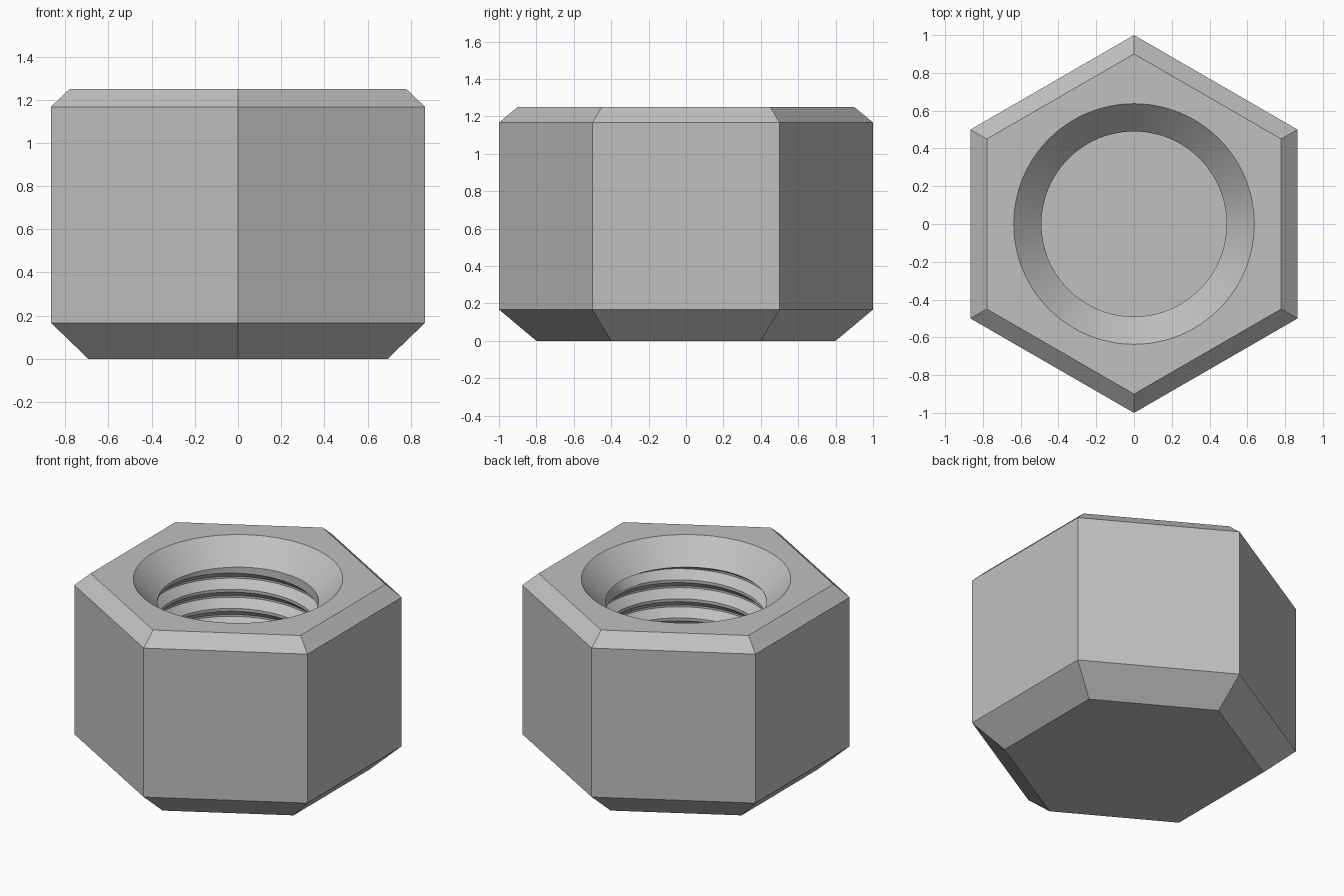
import bpy, bmesh
from math import sin, cos, pi, radians

cube = bpy.data.objects.get("Cube")
if cube:
    bpy.data.objects.remove(cube)

SEG = 96                       # sides of the round hole
HEIGHT, RIM, FLOOR = 1.25, 1.1, 0.17
MOUTH, BORE = 0.637, 0.49      # countersink and bore radii
PITCH, DEPTH = 0.128, 0.05

steel = bpy.data.materials.new("grey steel")
steel.use_nodes = True
colour = (0.53, 0.53, 0.53, 1)
steel.diffuse_color = colour
steel.node_tree.nodes["Principled BSDF"].inputs["Base Color"].default_value = colour

bm = bmesh.new()


def ring(radius, z, sides):
    """Ring of vertices whose first one points to the back."""
    return [bm.verts.new((-radius * sin(2 * pi * i / sides),
                          radius * cos(2 * pi * i / sides), z)) for i in range(sides)]


def skin(a, b):
    n = len(a)
    for i in range(n):
        bm.faces.new((a[i], a[(i + 1) % n], b[(i + 1) % n], b[i]))


# Hexagonal body with a wide lower and a narrow upper chamfer
hexes = [ring(r, z, 6) for r, z in ((0.8, 0), (1, 0.167), (1, 1.167), (0.9, HEIGHT))]
for low, high in zip(hexes, hexes[1:]):
    skin(low, high)
bm.faces.new(hexes[0][::-1])

# Flat top around the mouth, one face for each hexagon side
mouth = ring(MOUTH, HEIGHT, SEG)
step = SEG // 6
for k in range(6):
    arc = [mouth[(k * step + i) % SEG] for i in range(step, -1, -1)]
    bm.faces.new([hexes[3][k], hexes[3][(k + 1) % 6]] + arc)

# Countersink and closed floor of the hole
skin(mouth, ring(BORE, RIM, SEG))
bm.faces.new(ring(BORE, FLOOR, SEG))

# Helical thread: (fraction of pitch, fraction of depth) along one turn
profile = ((0, 0), (0.4, 1), (0.5, 1), (0.85, 0))
turns = int((RIM - FLOOR) / PITCH) + 3
columns = []
for i in range(SEG + 1):
    angle = i / SEG
    column = []
    for t in range(turns):
        for along, out in profile:
            z = FLOOR + PITCH * (t - 1 + along + angle)
            z = min(RIM, max(FLOOR, z))
            fade = min(1, (RIM - z) / 0.03, (z - FLOOR) / 0.03)
            r = BORE + DEPTH * out * fade
            column.append(bm.verts.new((-r * sin(2 * pi * angle),
                                        r * cos(2 * pi * angle), z)))
    columns.append(column)
for a, b in zip(columns, columns[1:]):
    for j in range(len(a) - 1):
        bm.faces.new((a[j], a[j + 1], b[j + 1], b[j]))

bmesh.ops.remove_doubles(bm, verts=bm.verts, dist=0.0001)
bmesh.ops.recalc_face_normals(bm, faces=bm.faces)
mesh = bpy.data.meshes.new("hex_nut")
bm.to_mesh(mesh)
bm.free()
mesh.materials.append(steel)

nut = bpy.data.objects.new("hex_nut", mesh)
bpy.context.collection.objects.link(nut)
bpy.ops.object.select_all(action='DESELECT')
nut.select_set(True)
bpy.context.view_layer.objects.active = nut
bpy.ops.object.shade_smooth_by_angle(angle=radians(25))
